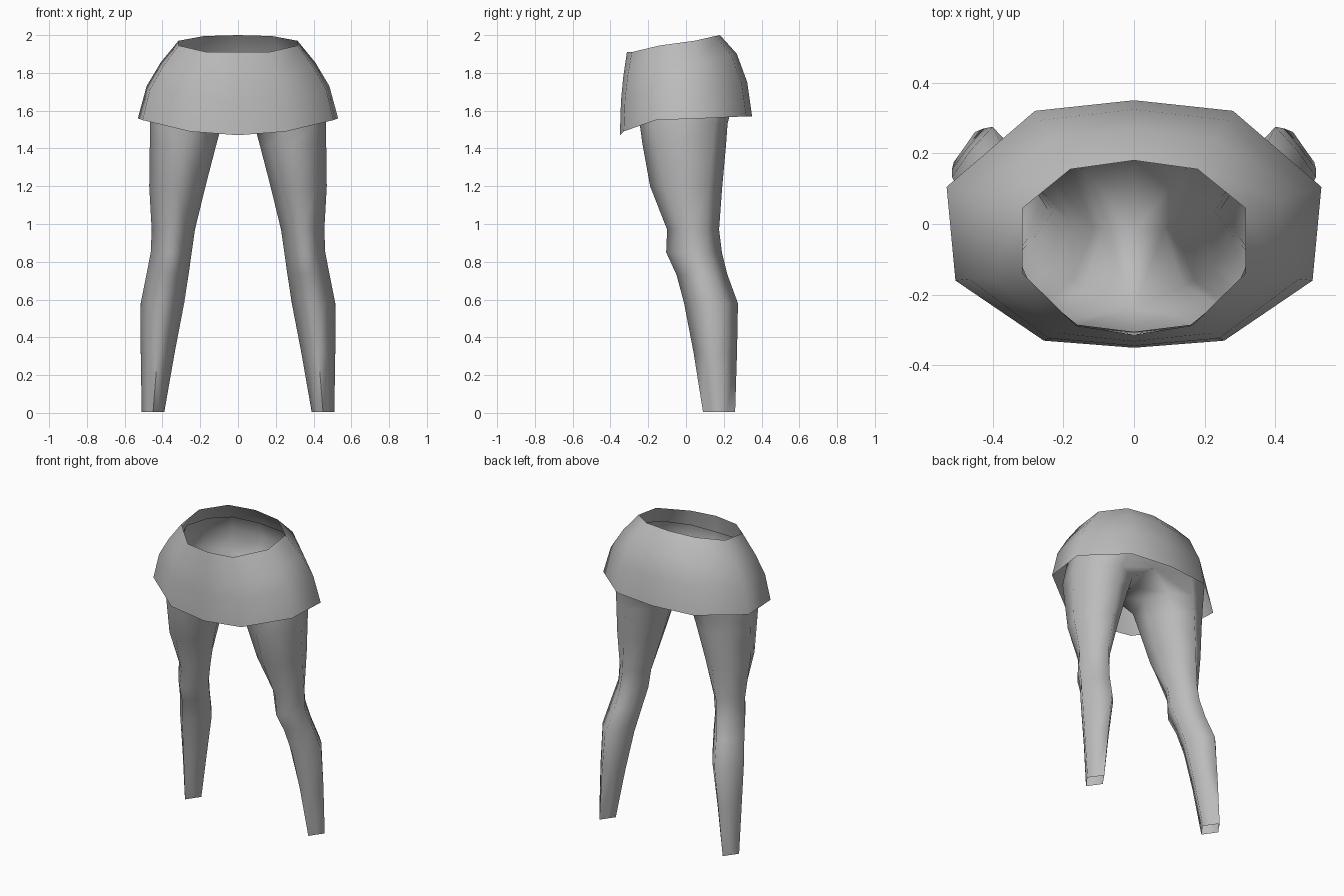
import bpy, bmesh, math
from mathutils import Vector

if "Cube" in bpy.data.objects:
    bpy.data.objects.remove(bpy.data.objects["Cube"])

grey = bpy.data.materials.new("mid grey")
grey.diffuse_color = (0.5, 0.5, 0.5, 1)
grey.use_nodes = True
grey.node_tree.nodes["Principled BSDF"].inputs["Base Color"].default_value = grey.diffuse_color


def finish(name, bm, sharp):
    """Mirror a half mesh across x = 0 and shade it smooth."""
    geom = bm.verts[:] + bm.edges[:] + bm.faces[:]
    copy = bmesh.ops.duplicate(bm, geom=geom)["geom"]
    for v in copy:
        if isinstance(v, bmesh.types.BMVert):
            v.co.x = -v.co.x
    bmesh.ops.reverse_faces(bm, faces=[f for f in copy if isinstance(f, bmesh.types.BMFace)])
    bmesh.ops.remove_doubles(bm, verts=bm.verts[:], dist=0.0005)
    mesh = bpy.data.meshes.new(name)
    bm.to_mesh(mesh)
    bm.free()
    ob = bpy.data.objects.new(name, mesh)
    bpy.context.collection.objects.link(ob)
    mesh.materials.append(grey)
    bpy.ops.object.select_all(action='DESELECT')
    ob.select_set(True)
    bpy.context.view_layer.objects.active = ob
    bpy.ops.object.shade_smooth_by_angle(angle=math.radians(sharp))


def bridge(bm, low, high, closed):
    """Quads between two rows running counter-clockwise from above."""
    n = len(low)
    for i in range(n if closed else n - 1):
        j = (i + 1) % n
        bm.faces.new((low[i], low[j], high[j], high[i]))


# Skirt: open shell between a wide hem and a tilted waist
hem = [(0, -.35, 1.47), (.255, -.33, 1.49), (.505, -.16, 1.55),
       (.53, .105, 1.56), (.28, .32, 1.57), (0, .35, 1.57)]
waist = [(0, -.313, 1.91), (.165, -.287, 1.91), (.315, -.14, 1.945),
         (.315, .045, 1.97), (.18, .155, 1.995), (0, .18, 2.0)]
bm = bmesh.new()
previous = None
# each ring: inward share, its easing toward front and back, height share, its gain at the back
for inward, ease, up, gain in ((0, 0, 0, 0), (.24, .25, .41, .03), (.6, .35, .7, .2), (1, 0, 1, 0)):
    row = []
    for a, b in zip(hem, waist):
        a, b = Vector(a), Vector(b)
        p = a.lerp(b, inward - ease * abs(a.y))
        p.z = a.z + (b.z - a.z) * (up + gain * max(0, a.y))
        row.append(bm.verts.new(p))
    if previous:
        bridge(bm, previous, row, False)
    previous = row
finish("skirt", bm, 65)

# Leggings: open leg tubes; rings as inner x, outer x, front y, back y, z,
# and how full the diagonal corners are (0.71 gives a diamond section)
rings = [(.39, .51, .09, .26, .005, .70), (.335, .515, .04, .27, .32, .73),
         (.285, .515, -.01, .275, .58, .76), (.262, .485, -.05, .22, .73, .74),
         (.245, .462, -.105, .19, .85, .74), (.228, .457, -.10, .175, .97, .76),
         (.172, .47, -.19, .192, 1.2, .9), (.115, .467, -.23, .212, 1.42, .96),
         (.085, .465, -.245, .22, 1.53, 1)]
bm = bmesh.new()
previous = None
for x0, x1, y0, y1, z, full in rings:
    row = []
    for k in range(8):
        t = math.radians(45 * k)
        r = full if k % 2 else 1
        row.append(bm.verts.new(((x0 + x1) / 2 + r * (x1 - x0) / 2 * math.cos(t),
                                 (y0 + y1) / 2 + r * (y1 - y0) / 2 * math.sin(t), z)))
    if previous:
        bridge(bm, previous, row, True)
    previous = row

# Hip ring: its inner three points meet the centre line at the crotch
hip = [bm.verts.new(p) for p in
       ((.46, .02, 1.65), (.39, .19, 1.65), (.24, .25, 1.65), (0, .18, 1.64),
        (0, -.02, 1.59), (0, -.24, 1.64), (.22, -.28, 1.65), (.38, -.18, 1.65))]
bridge(bm, previous, hip, True)

# Pelvis: open bowl narrowing up to a rim hidden inside the waist
previous = [hip[i] for i in (5, 6, 7, 0, 1, 2, 3)]
for points in (((0, -.31, 1.74), (.2, -.3, 1.74), (.35, -.19, 1.76), (.43, .01, 1.77),
                (.36, .17, 1.78), (.22, .26, 1.79), (0, .27, 1.79)),
               ((0, -.305, 1.81), (.16, -.285, 1.82), (.29, -.18, 1.85), (.36, -.02, 1.88),
                (.3, .12, 1.89), (.18, .2, 1.9), (0, .22, 1.9))):
    row = [bm.verts.new(p) for p in points]
    bridge(bm, previous, row, False)
    previous = row
finish("leggings", bm, 100)
